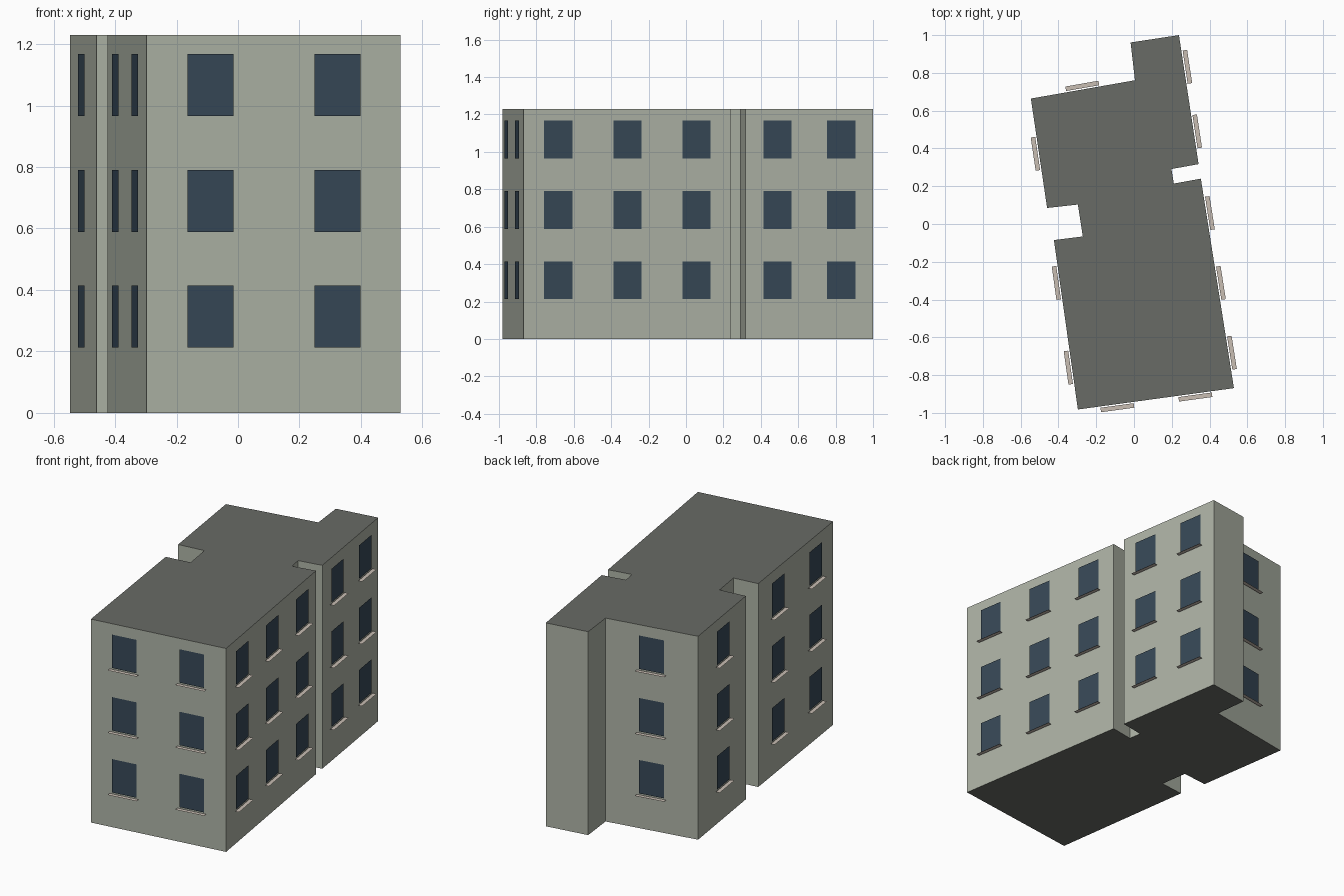
import bpy, bmesh
from mathutils import Vector

if "Cube" in bpy.data.objects:
    bpy.data.objects.remove(bpy.data.objects["Cube"])

HEIGHT = 1.23
FLOORS = (0.213, 0.588, 0.966)        # window bottom heights
WIN_W, WIN_H, GAP = 0.152, 0.202, 0.007
SILL_W, SILL_D, SILL_DROP = 0.178, 0.024, 0.008


def material(name, rgb):
    m = bpy.data.materials.new(name)
    m.diffuse_color = (*rgb, 1)
    m.use_nodes = True
    m.node_tree.nodes["Principled BSDF"].inputs["Base Color"].default_value = m.diffuse_color
    return m


WALL = material("plaster", (0.42, 0.45, 0.38))
ROOF = material("roof_grey", (0.14, 0.147, 0.133))
GLASS = material("dark_glass", (0.038, 0.065, 0.095))
STONE = material("sill_stone", (0.58, 0.51, 0.45))


def finish(bm, name, *mats):
    me = bpy.data.meshes.new(name)
    bm.to_mesh(me)
    bm.free()
    for m in mats:
        me.materials.append(m)
    ob = bpy.data.objects.new(name, me)
    bpy.context.collection.objects.link(ob)
    return ob


def quad(bm, *pts):
    bm.faces.new([bm.verts.new(p) for p in pts])


# Footprint, counter-clockwise from the front left corner:
# (x, y, window columns on the wall to the next corner, wall name)
PLAN = [
    (-0.297, -0.982, 2, "front"),
    (0.529, -0.869, 3, "right_front"),
    (0.354, 0.240, 0, ""),
    (0.211, 0.214, 0, ""),
    (0.198, 0.291, 0, ""),
    (0.342, 0.317, 2, "right_back"),
    (0.238, 1.000, 0, ""),
    (-0.018, 0.961, 0, ""),
    (0.005, 0.761, 1, "back"),
    (-0.546, 0.664, 1, "left_back"),
    (-0.460, 0.085, 0, ""),
    (-0.297, 0.103, 0, ""),
    (-0.271, -0.066, 0, ""),
    (-0.424, -0.085, 2, "left_front"),
]

# Building block: extruded footprint with darker roof and underside
bm = bmesh.new()
base = bm.faces.new([bm.verts.new((x, y, 0)) for x, y, _, _ in PLAN])
ext = bmesh.ops.extrude_face_region(bm, geom=[base], use_keep_orig=True)
top = [v for v in ext["geom"] if isinstance(v, bmesh.types.BMVert)]
bmesh.ops.translate(bm, verts=top, vec=(0, 0, HEIGHT))
bmesh.ops.recalc_face_normals(bm, faces=bm.faces)
for f in bm.faces:
    f.material_index = 1 if abs(f.normal.z) > 0.5 else 0
finish(bm, "building_block", WALL, ROOF)

# Window panes and flat sills, evenly spaced on each windowed wall
for i, (x, y, cols, wall) in enumerate(PLAN):
    if not cols:
        continue
    a = Vector((x, y, 0))
    b = Vector((*PLAN[(i + 1) % len(PLAN)][:2], 0))
    along = (b - a).normalized()
    out = Vector((along.y, -along.x, 0))
    panes, sills = bmesh.new(), bmesh.new()
    for c in range(cols):
        mid = a.lerp(b, (c + 0.5) / cols) + out * GAP
        for z in FLOORS:
            p = mid + Vector((0, 0, z))
            w, up = along * WIN_W / 2, Vector((0, 0, WIN_H))
            quad(panes, p - w, p + w, p + w + up, p - w + up)
            s = p - Vector((0, 0, SILL_DROP))
            w, d = along * SILL_W / 2, out * SILL_D
            quad(sills, s - w, s - w + d, s + w + d, s + w)
    for f in sills.faces:
        f.normal_update()
        if f.normal.z < 0:
            f.normal_flip()
    finish(panes, wall + "_windows", GLASS)
    finish(sills, wall + "_sills", STONE)
